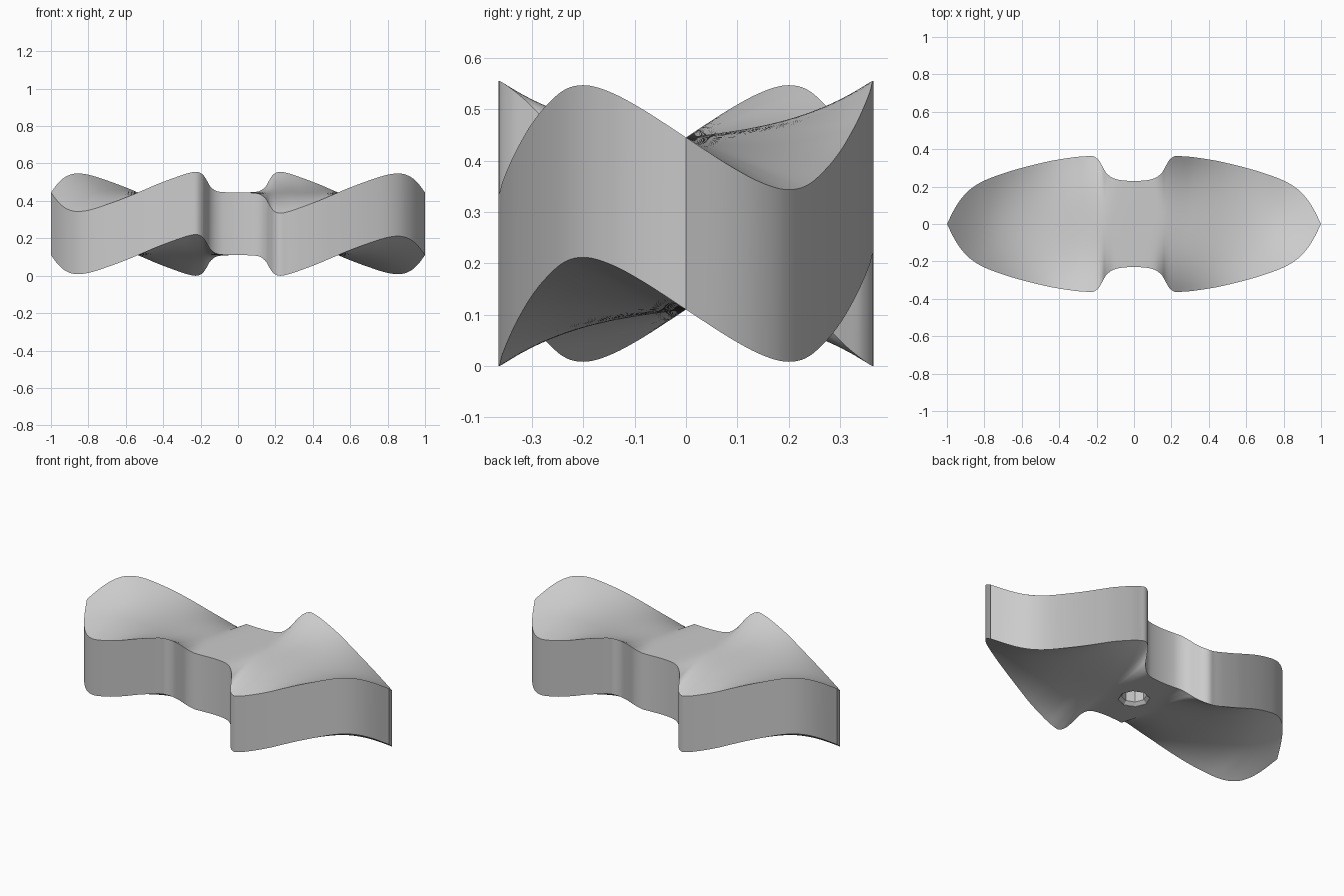
import bpy, bmesh, math
from mathutils import Vector

if "Cube" in bpy.data.objects:
    bpy.data.objects.remove(bpy.data.objects["Cube"])

MID, THICK = 0.445, 0.335   # top height at the axis, blade thickness

# one half of the outline: x, half-width, lift of the back edge
half = [(0, .23, 0), (.08, .236, .002), (.12, .25, .01), (.15, .275, .035),
        (.17, .31, .07), (.19, .343, .097), (.22, .363, .11), (.26, .362, .105),
        (.32, .357, .086), (.43, .34, .045), (.5, .325, .015), (.6, .30, -.027),
        (.7, .27, -.064), (.8, .232, -.095), (.87, .19, -.101), (.92, .14, -.085),
        (.96, .08, -.052), (1, 0, 0)]
ctrl = [Vector((-x, w, -e)) for x, w, e in reversed(half[1:])] + [Vector(p) for p in half]


def spline(p, n):
    """Smooth curve through the control points."""
    out = []
    for i in range(len(p) - 1):
        b, c = p[i], p[i + 1]
        h = c.x - b.x
        mb = (c - p[i - 1]) / (c.x - p[i - 1].x) * h if i else c - b
        d = p[i + 2] if i + 2 < len(p) else None
        mc = (d - b) / (d.x - b.x) * h if d else c - b
        for k in range(n):
            t = k / n
            out.append(b * (2*t**3 - 3*t*t + 1) + mb * (t**3 - 2*t*t + t)
                       + c * (3*t*t - 2*t**3) + mc * (t**3 - t*t))
    return out + [p[-1]]


# propeller body: closed cross-sections lofted from tip to tip
N = 24
bm = bmesh.new()
rings = []
for x, w, e in spline(ctrl, 5):
    curl = 0.6 * max(0, min(1, (0.8 - abs(x)) / 0.5))   # edges curl near the hub
    top, low = [], []
    for j in range(N + 1):
        t = 2 * j / N - 1
        z = MID + e * ((1 - curl) * t + curl * t**3)
        top.append(bm.verts.new((x, w * t, z)))
        low.append(bm.verts.new((x, w * t, z - THICK)))
    rings.append(top + low[::-1])
for a, b in zip(rings, rings[1:]):
    for j in range(len(a)):
        k = (j + 1) % len(a)
        bm.faces.new((a[j], a[k], b[k], b[j]))
bmesh.ops.remove_doubles(bm, verts=bm.verts, dist=1e-5)
bmesh.ops.recalc_face_normals(bm, faces=bm.faces)
mesh = bpy.data.meshes.new("propeller")
bm.to_mesh(mesh)
bm.free()
prop = bpy.data.objects.new("propeller", mesh)
bpy.context.collection.objects.link(prop)

# shaft socket cutter: chamfered blind hole in the underside of the hub
bm = bmesh.new()
prev = None
for r, z in [(.085, .0), (.085, .112), (.067, .13), (.067, .33)]:
    ring = [bm.verts.new((r * math.cos(a * math.pi / 4), r * math.sin(a * math.pi / 4), z))
            for a in range(8)]
    if prev:
        for j in range(8):
            k = (j + 1) % 8
            bm.faces.new((prev[j], prev[k], ring[k], ring[j]))
    else:
        bm.faces.new(ring[::-1])
    prev = ring
bm.faces.new(prev)
bmesh.ops.recalc_face_normals(bm, faces=bm.faces)
cmesh = bpy.data.meshes.new("socket_cutter")
bm.to_mesh(cmesh)
bm.free()
cutter = bpy.data.objects.new("socket_cutter", cmesh)
bpy.context.collection.objects.link(cutter)
cutter.hide_render = True

mod = prop.modifiers.new("socket", 'BOOLEAN')
mod.operation = 'DIFFERENCE'
mod.solver = 'EXACT'
mod.object = cutter
bpy.context.view_layer.objects.active = prop
prop.select_set(True)
bpy.ops.object.modifier_apply(modifier=mod.name)
bpy.data.objects.remove(cutter)
bpy.ops.object.shade_smooth_by_angle(angle=math.radians(30))
